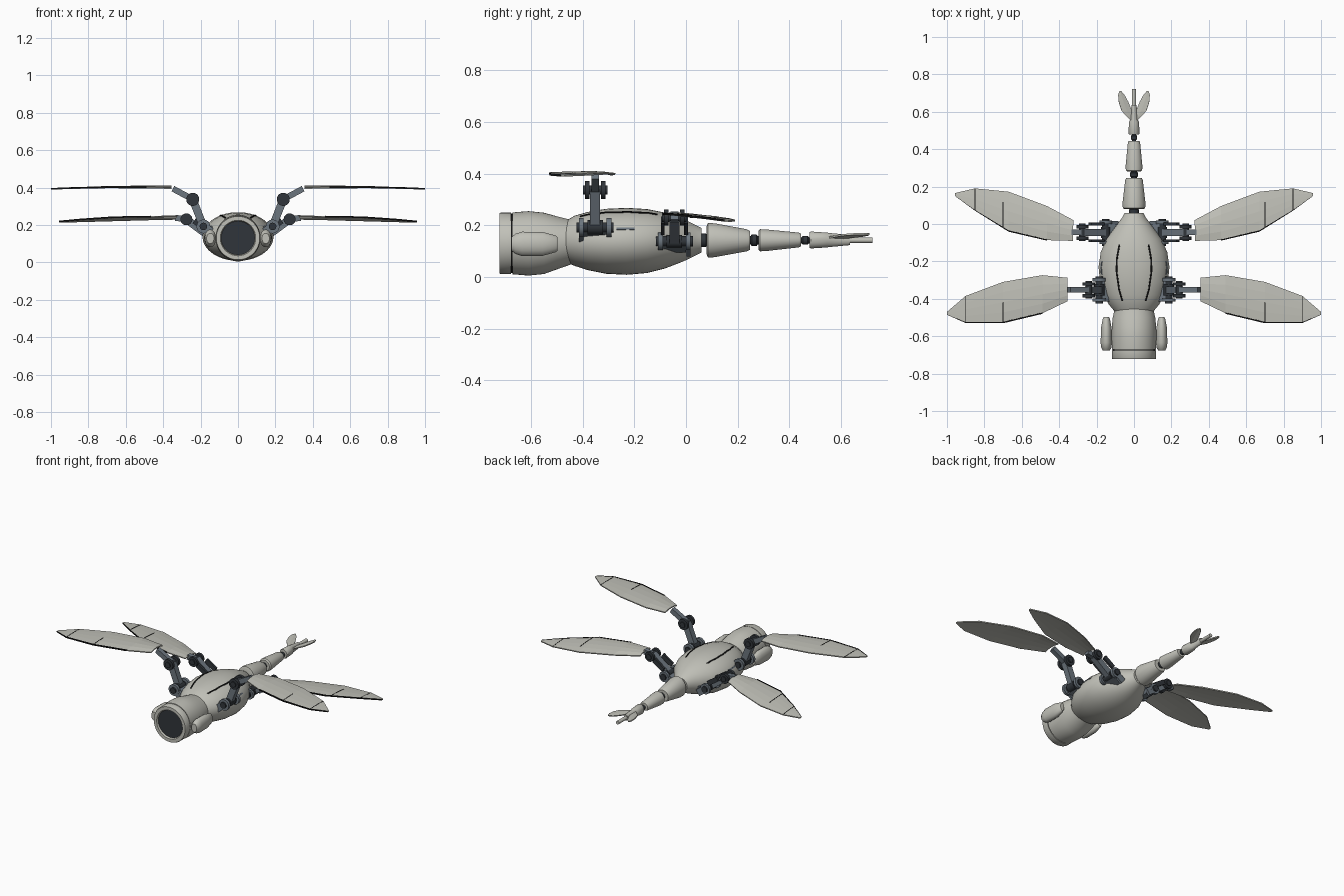
import bpy, math
from mathutils import Vector, Matrix

if "Cube" in bpy.data.objects:
    bpy.data.objects.remove(bpy.data.objects["Cube"])


def material(name, rgb):
    m = bpy.data.materials.new(name)
    m.diffuse_color = (*rgb, 1)
    m.use_nodes = True
    m.node_tree.nodes["Principled BSDF"].inputs["Base Color"].default_value = m.diffuse_color
    return m


SHELL = material("warm_light_grey", (0.53, 0.53, 0.48))
STEEL = material("blue_grey", (0.15, 0.18, 0.21))
DARK = material("charcoal", (0.03, 0.036, 0.043))
BLACK = material("black", (0.006, 0.006, 0.006))


def make(name, verts, faces, mat, mirror=False, smooth=None):
    me = bpy.data.meshes.new(name)
    me.from_pydata([tuple(v) for v in verts], [], faces)
    me.materials.append(mat)
    ob = bpy.data.objects.new(name, me)
    bpy.context.collection.objects.link(ob)
    bpy.ops.object.select_all(action='DESELECT')
    ob.select_set(True)
    bpy.context.view_layer.objects.active = ob
    bpy.ops.object.mode_set(mode='EDIT')
    bpy.ops.mesh.select_all(action='SELECT')
    bpy.ops.mesh.normals_make_consistent(inside=False)
    bpy.ops.object.mode_set(mode='OBJECT')
    if smooth:
        bpy.ops.object.shade_smooth_by_angle(angle=math.radians(smooth))
    if mirror:
        ob.modifiers.new("mirror", 'MIRROR')
    return ob


def loft(name, stations, mat, x=0, n=32, mirror=False, smooth=35):
    """Elliptical rings along y: (y, half width, half height, centre z)."""
    verts, faces = [], []
    for y, rx, rz, zc in stations:
        for i in range(n):
            a = 2 * math.pi * (i + 0.5) / n
            verts.append((x + rx * math.cos(a), y, zc + rz * math.sin(a)))
    for r in range(len(stations) - 1):
        for i in range(n):
            j = (i + 1) % n
            faces.append((r * n + i, r * n + j, (r + 1) * n + j, (r + 1) * n + i))
    faces.append(tuple(range(n)))
    faces.append(tuple((len(stations) - 1) * n + i for i in range(n)))
    return make(name, verts, faces, mat, mirror, smooth)


def disc(name, x, z, y0, y1, r, mat, mirror=True):
    return loft(name, [(y0, r, r, z), (y1, r, r, z)], mat, x, 20, mirror)


def beam(name, a, b, y, wide, thick, mat):
    """Mirrored bar from (x, z) a to b, wide along y."""
    a, b = Vector(a), Vector(b)
    d = (b - a).normalized()
    n = Vector((-d.y, d.x)) * thick / 2
    prof = [a - n, b - n, b + n, a + n]
    verts = [(p.x, y + s * wide / 2, p.y) for s in (-1, 1) for p in prof]
    faces = [(0, 1, 2, 3), (7, 6, 5, 4)] + [(i, (i + 1) % 4, (i + 1) % 4 + 4, i + 4) for i in range(4)]
    return make(name, verts, faces, mat, True)


def grid(name, rows, mat, thick, mirror=True, offset=0):
    n = len(rows[0])
    faces = [(r * n + i, r * n + i + 1, (r + 1) * n + i + 1, (r + 1) * n + i)
             for r in range(len(rows) - 1) for i in range(n - 1)]
    ob = make(name, [v for r in rows for v in r], faces, mat, mirror)
    m = ob.modifiers.new("thickness", 'SOLIDIFY')
    m.thickness, m.offset = thick, offset
    return ob


def lerp(table, t):
    """Interpolate a row of values from a table sorted by its first column."""
    for a, b in zip(table, table[1:]):
        if t <= b[0]:
            k = (t - a[0]) / (b[0] - a[0])
            return [p + (q - p) * k for p, q in zip(a, b)]
    return list(table[-1])


# Head with recessed face
loft("face_ring", [(-0.695, 0.09, 0.09, 0.13), (-0.715, 0.09, 0.09, 0.13), (-0.723, 0.095, 0.095, 0.13),
                   (-0.723, 0.116, 0.116, 0.13), (-0.718, 0.119, 0.119, 0.13), (-0.677, 0.119, 0.119, 0.13)], SHELL, n=48)
loft("face_lens", [(-0.712, 0.09, 0.09, 0.13), (-0.70, 0.09, 0.09, 0.13)], DARK, n=48)
loft("head_seam", [(-0.68, 0.115, 0.115, 0.13), (-0.668, 0.115, 0.115, 0.13)], BLACK, n=48)
loft("head", [(-0.672, 0.118, 0.12, 0.13), (-0.61, 0.12, 0.125, 0.13), (-0.55, 0.119, 0.119, 0.13),
              (-0.50, 0.114, 0.103, 0.132), (-0.44, 0.10, 0.085, 0.135)], SHELL, n=48)
loft("side_eye", [(-0.675, 0.02, 0.028, 0.128), (-0.66, 0.028, 0.04, 0.128), (-0.635, 0.031, 0.048, 0.128),
                  (-0.555, 0.029, 0.047, 0.128), (-0.505, 0.019, 0.033, 0.128), (-0.498, 0.014, 0.027, 0.128)],
     SHELL, 0.148, 16, True, 40)

# Egg shaped body
BODY = [(-0.472, 0.10, 0.077, 0.137), (-0.43, 0.135, 0.098, 0.14), (-0.38, 0.163, 0.113, 0.139),
        (-0.31, 0.182, 0.126, 0.138), (-0.23, 0.190, 0.130, 0.138), (-0.15, 0.178, 0.124, 0.139),
        (-0.08, 0.148, 0.108, 0.141), (-0.01, 0.096, 0.082, 0.142), (0.035, 0.063, 0.06, 0.142),
        (0.06, 0.05, 0.048, 0.142)]
loft("body", BODY, SHELL, n=48, smooth=50)

# Long dark slots on the back, following the body surface
SLOT = [(-0.41, 0.063), (-0.35, 0.08), (-0.25, 0.094), (-0.18, 0.091), (-0.11, 0.078)]
rows = []
for k in range(21):
    y = -0.41 + 0.3 * k / 20
    xs = lerp(SLOT, y)[1]
    _, rx, rz, zc = lerp(BODY, y)
    rows.append([(x, y, zc + rz * math.sqrt(1 - (x / rx) ** 2) + 0.001)
                 for x in (xs - 0.004, xs + 0.004)])
grid("back_slot", rows, BLACK, 0.004)

# Short slot on each flank
rows = []
for y in (-0.27, -0.235, -0.20):
    _, rx, rz, zc = lerp(BODY, y)
    rows.append([(rx * math.sqrt(1 - ((z - zc) / rz) ** 2) + 0.001, y, z) for z in (0.183, 0.191)])
grid("flank_slot", rows, STEEL, 0.004)

# Tail segments and ball joints
loft("tail_segment_1", [(0.08, 0.05, 0.055, 0.142), (0.085, 0.06, 0.067, 0.142), (0.11, 0.062, 0.066, 0.142),
                        (0.235, 0.047, 0.043, 0.142), (0.247, 0.042, 0.037, 0.142)], SHELL)
loft("tail_segment_2", [(0.28, 0.036, 0.035, 0.142), (0.287, 0.044, 0.043, 0.142), (0.31, 0.045, 0.042, 0.142),
                        (0.435, 0.033, 0.029, 0.143), (0.445, 0.029, 0.025, 0.143)], SHELL)
loft("tail_segment_3", [(0.478, 0.026, 0.03, 0.143), (0.484, 0.03, 0.033, 0.143), (0.545, 0.027, 0.029, 0.143),
                        (0.56, 0.019, 0.027, 0.143), (0.635, 0.014, 0.02, 0.143)], SHELL, n=24)
loft("tail_rod", [(0.62, 0.012, 0.011, 0.142), (0.723, 0.012, 0.011, 0.142)], SHELL, n=16)
for i, (y, r) in enumerate([(0.068, 0.026), (0.264, 0.023), (0.462, 0.017)]):
    loft(f"tail_joint_{i + 1}", [(y - 0.035, r * 0.6, r * 0.6, 0.142), (y - 0.014, r * 0.7, r * 0.7, 0.142),
                                 (y - 0.009, r, r, 0.142), (y + 0.009, r, r, 0.142),
                                 (y + 0.014, r * 0.7, r * 0.7, 0.142), (y + 0.035, r * 0.6, r * 0.6, 0.142)], DARK, n=20)

# Tail fins: (y, inner x, outer x)
FIN = [(0.55, 0.004, 0.014), (0.575, 0.008, 0.04), (0.605, 0.012, 0.066), (0.65, 0.03, 0.081),
       (0.69, 0.052, 0.085), (0.71, 0.07, 0.078)]
grid("tail_fin", [[(a + (b - a) * t, y, 0.148 + 0.22 * (a + (b - a) * t) + 0.012 * t * (1 - t))
                   for t in (0, 0.5, 1)] for y, a, b in FIN], SHELL, 0.007)


def wing(label, outline, height, tilt, ribs):
    """Cambered blade from (x, front y, back y) stations."""
    x0, x1 = outline[0][0], outline[-1][0]
    yc = (outline[0][1] + outline[0][2]) / 2

    def point(x, t, lift=0):
        _, f, b = lerp(outline, x)
        y = f + (b - f) * t
        s = (x - x0) / (x1 - x0)
        z = height + 0.024 * s * (1 - s) - 0.01 * s + 0.04 * (t * (1 - t) - 0.15) * (1 - s) + tilt * (y - yc)
        return (x, y, z + lift)

    chord = (0, 0.25, 0.5, 0.75, 1)
    grid(label + "_wing", [[point(x, t) for t in chord] for x, _, _ in outline], SHELL, 0.007)
    # Dark leading edge and panel seams
    xs = [s[0] for s in outline[1:]]
    grid(label + "_wing_leading_edge", [[point(x, t, 0.0015) for t in (-0.015, 0.02)] for x in xs], BLACK, 0.008)
    for i, (x, end) in enumerate(ribs):
        grid(f"{label}_wing_seam_{i + 1}", [[point(x + d, end * t, 0.003) for t in chord]
                                            for d in (-0.002, 0.002)], BLACK, 0.003)


wing("front", [(0.355, -0.412, -0.288), (0.49, -0.477, -0.274), (0.70, -0.527, -0.31),
               (0.90, -0.527, -0.385), (1.0, -0.485, -0.47)], 0.402, 0.0, [(0.70, 0.5), (0.90, 1)])
wing("rear", [(0.325, -0.09, 0.02), (0.465, -0.086, 0.095), (0.67, -0.038, 0.172),
              (0.85, 0.073, 0.19), (0.957, 0.15, 0.165)], 0.242, -0.08, [(0.70, 0.7), (0.85, 1)])


def arm(label, y, shoulder, elbow, root, r):
    """Wing arm: hull bracket, forked shoulder, limb, elbow and wing mount."""
    sx, sz = shoulder
    ex, ez = elbow
    beam(label + "_hull_bracket", (sx - 0.06, sz - 0.025), (sx, sz - 0.005), y, 0.09, 0.04, STEEL)
    disc(label + "_shoulder_axle", sx, sz, y - 0.072, y + 0.072, 0.02, DARK)
    for s, side in ((-1, "front"), (1, "back")):
        c = y + s * 0.054
        disc(f"{label}_shoulder_{side}_disc", sx, sz, c - 0.009, c + 0.009, r + 0.002, STEEL)
        beam(f"{label}_shoulder_{side}_plate", (sx - 0.055, sz - 0.04), (sx, sz), c, 0.016, 0.045, STEEL)
        c = y + s * 0.031
        disc(f"{label}_elbow_{side}_disc", ex, ez, c - 0.009, c + 0.009, r, DARK)
    disc(label + "_shoulder_hub", sx, sz, y - 0.03, y + 0.03, r * 0.8, DARK)
    disc(label + "_elbow_axle", ex, ez, y - 0.047, y + 0.047, 0.018, DARK)
    beam(label + "_limb", shoulder, elbow, y, 0.038, 0.042, STEEL)
    beam(label + "_wing_mount", elbow, root, y, 0.03, 0.032, STEEL)


arm("front_arm", -0.352, (0.185, 0.192), (0.242, 0.337), (0.348, 0.394), 0.035)
arm("rear_arm", -0.045, (0.152, 0.138), (0.276, 0.23), (0.335, 0.238), 0.032)
# Extra fork bars on the rear arm
for s, side in ((-1, "front"), (1, "back")):
    beam(f"rear_arm_{side}_fork", (0.165, 0.175), (0.235, 0.222), -0.045 + s * 0.045, 0.014, 0.03, DARK)
